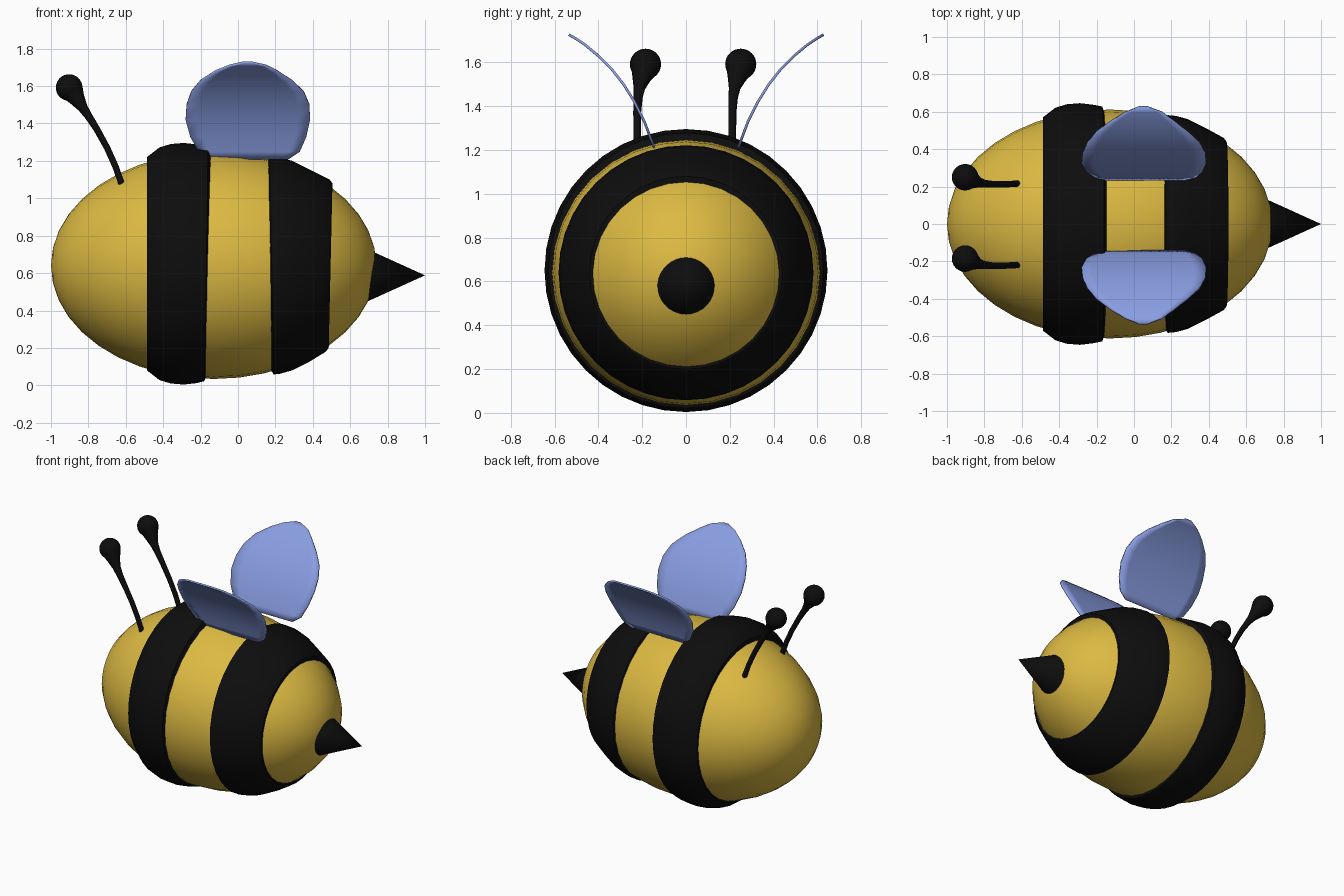
import bpy, bmesh, math
from mathutils import Vector, Matrix

if "Cube" in bpy.data.objects:
    bpy.data.objects.remove(bpy.data.objects["Cube"])


def material(name, rgb):
    m = bpy.data.materials.new(name)
    m.diffuse_color = (*rgb, 1)
    m.use_nodes = True
    m.node_tree.nodes["Principled BSDF"].inputs["Base Color"].default_value = m.diffuse_color
    return m


GOLD = material("gold", (0.72, 0.49, 0.055))
BLACK = material("black", (0.004, 0.004, 0.004))
BLUE = material("pale_blue", (0.25, 0.34, 0.76))


def finish(name, bm, mat, angle=40):
    bmesh.ops.recalc_face_normals(bm, faces=bm.faces)
    me = bpy.data.meshes.new(name)
    bm.to_mesh(me)
    bm.free()
    me.materials.append(mat)
    ob = bpy.data.objects.new(name, me)
    bpy.context.collection.objects.link(ob)
    bpy.ops.object.select_all(action='DESELECT')
    ob.select_set(True)
    bpy.context.view_layer.objects.active = ob
    bpy.ops.object.shade_smooth_by_angle(angle=math.radians(angle))
    return ob


def skin(bm, rings, closed=True):
    """Join neighbouring rings of points with quads."""
    vs = [[bm.verts.new(p) for p in r] for r in rings]
    n = len(vs[0])
    for a, b in zip(vs, vs[1:]):
        for i in range(n if closed else n - 1):
            j = (i + 1) % n
            bm.faces.new((a[i], a[j], b[j], b[i]))
    return vs


# Body: long ellipsoid with its poles on the x axis
bm = bmesh.new()
bmesh.ops.create_uvsphere(bm, u_segments=32, v_segments=20, radius=1)
bm.transform(Matrix.Translation((-0.13, 0, 0.64))
             @ Matrix.Diagonal((0.87, 0.612, 0.606, 1))
             @ Matrix.Rotation(math.pi / 2, 4, 'Y'))
finish("body", bm, GOLD)


# Stripes: raised bands turned around x; each point is x, radius, lean
def stripe(name, profile, cz):
    rings = []
    for x, r, lean in profile:
        ring = []
        for i in range(40):
            a = math.tau * i / 40
            ring.append((x + lean * math.sin(a), r * math.cos(a), cz + r * math.sin(a)))
        rings.append(ring)
    bm = bmesh.new()
    skin(bm, rings)
    finish(name, bm, BLACK)


stripe("front_stripe", [(-0.487, 0.52, 0), (-0.487, 0.57, 0), (-0.42, 0.622, 0),
                        (-0.36, 0.64, 0), (-0.29, 0.646, 0), (-0.22, 0.638, 0),
                        (-0.17, 0.628, 0.01), (-0.152, 0.58, 0.012)], 0.65)
stripe("rear_stripe", [(0.15, 0.53, -0.01), (0.18, 0.582, -0.01), (0.225, 0.578, 0),
                       (0.29, 0.56, 0), (0.38, 0.515, 0), (0.48, 0.46, 0.01),
                       (0.495, 0.44, 0.01), (0.49, 0.38, 0.01)], 0.64)

# Stinger: plain cone pointing backwards
bm = bmesh.new()
bmesh.ops.create_cone(bm, cap_ends=True, segments=32, radius1=0.145, radius2=0, depth=0.32)
bm.transform(Matrix.Translation((0.84, 0, 0.588)) @ Matrix.Rotation(math.pi / 2, 4, 'Y'))
finish("stinger", bm, BLACK)


# Antennae: curved stem flaring into a ball
def antenna(name, y):
    path = [(-0.62, 0, 1.07, .017), (-0.655, -.002, 1.17, .017), (-0.70, -.004, 1.27, .017),
            (-0.755, -.004, 1.37, .018), (-0.80, 0, 1.44, .021), (-0.83, .006, 1.485, .027),
            (-0.86, .016, 1.53, .043), (-0.885, .028, 1.57, .062)]
    pts = [Vector((p[0], y + p[1], p[2])) for p in path]
    rings = []
    for k, p in enumerate(pts):
        t = (pts[min(k + 1, len(pts) - 1)] - pts[max(k - 1, 0)]).normalized()
        u = Vector((0, 1, 0)).cross(t).normalized()
        v = t.cross(u)
        r = path[k][3]
        rings.append([p + r * (u * math.cos(math.tau * i / 16) + v * math.sin(math.tau * i / 16))
                      for i in range(16)])
    bm = bmesh.new()
    vs = skin(bm, rings)
    bm.faces.new(vs[0])
    bmesh.ops.create_uvsphere(bm, u_segments=24, v_segments=16, radius=0.071,
                              matrix=Matrix.Translation((-0.903, y + 0.034, 1.592)))
    finish(name, bm, BLACK, 60)


antenna("left_antenna", 0.216)
antenna("right_antenna", -0.219)

# Wings: thin rounded sheets curling outwards; rows are z, y, x min, x max
WING = [(1.21, .145, -.15, .27), (1.25, .16, -.21, .33), (1.33, .19, -.255, .365),
        (1.42, .235, -.28, .385), (1.50, .285, -.275, .382), (1.57, .34, -.25, .352),
        (1.63, .40, -.20, .287), (1.68, .46, -.12, .21), (1.71, .505, -.045, .15),
        (1.727, .535, .03, .07)]


def wing(name, side, shift):
    rows = [[(a + (b - a) * i / 10, side * y + shift, z) for i in range(11)]
            for z, y, a, b in WING]
    bm = bmesh.new()
    skin(bm, rows, closed=False)
    ob = finish(name, bm, BLUE, 60)
    mod = ob.modifiers.new("thickness", 'SOLIDIFY')
    mod.thickness = 0.012
    mod.offset = 0


wing("right_wing", -1, 0)
wing("left_wing", 1, 0.093)
